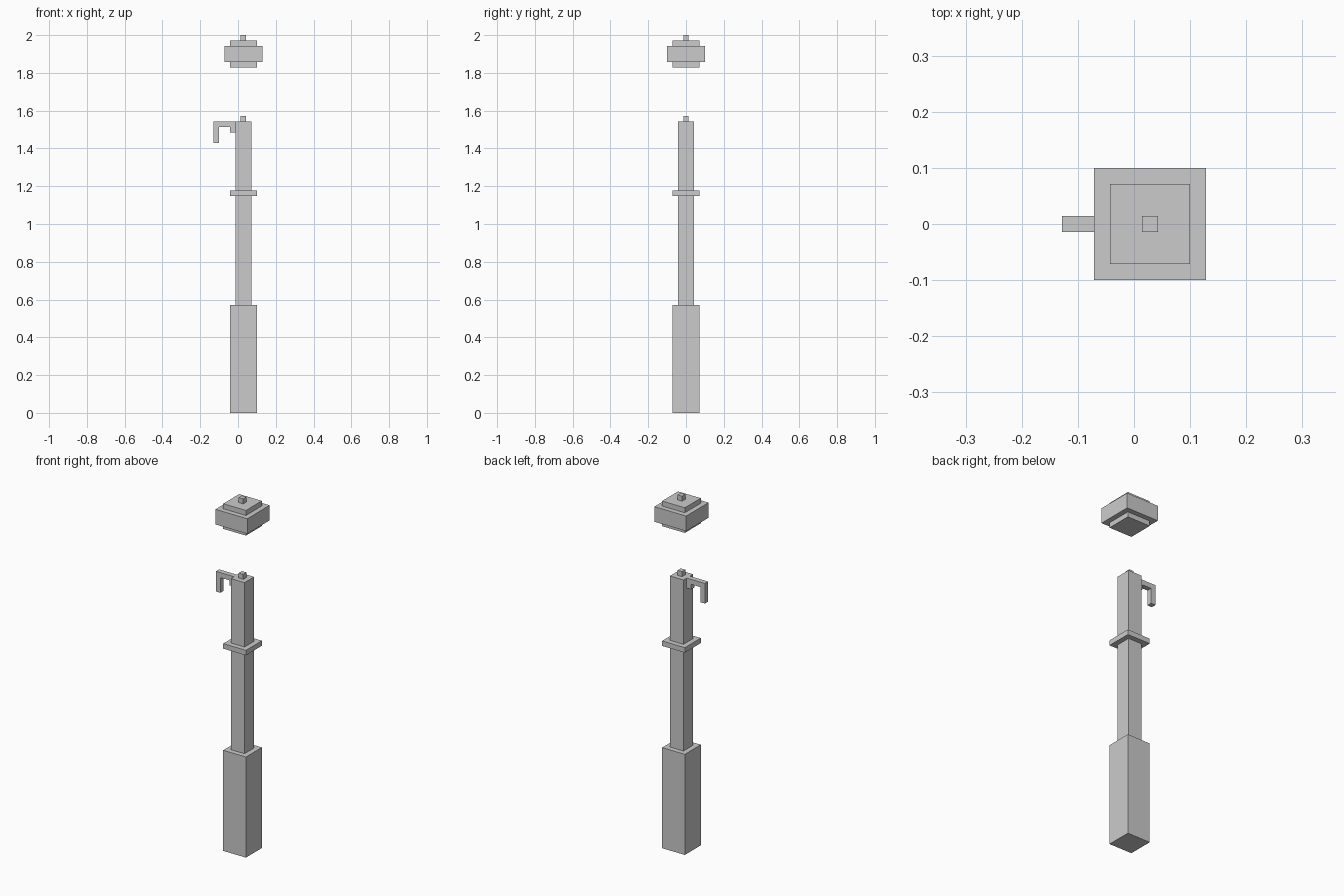
import bpy
import bmesh
from mathutils import Matrix, Vector

if "Cube" in bpy.data.objects:
    bpy.data.objects.remove(bpy.data.objects["Cube"])

U = 2 / 70        # modelling unit: the post is 70 units tall
AXIS_X = U        # the post stands one unit right of centre


def make_object(name, bm):
    bmesh.ops.recalc_face_normals(bm, faces=bm.faces[:])
    mesh = bpy.data.meshes.new(name)
    bm.to_mesh(mesh)
    bm.free()
    obj = bpy.data.objects.new(name, mesh)
    bpy.context.collection.objects.link(obj)
    return obj


def square_block(name, width, z0, z1):
    """Square block centred on the post axis, sizes in units."""
    bm = bmesh.new()
    place = Matrix.Translation((AXIS_X, 0, (z0 + z1) / 2 * U))
    size = Matrix.Diagonal((width * U, width * U, (z1 - z0) * U, 1))
    bmesh.ops.create_cube(bm, size=1, matrix=place @ size)
    return make_object(name, bm)


# Post and floating lamp head: name, width, bottom, top
for block in (
    ("post_base", 5, 0, 20),
    ("post_shaft", 3, 20, 54),
    ("shaft_collar", 5, 40.2, 41.2),
    ("shaft_pin", 1, 54, 55),
    ("head_lower_plate", 5, 64, 65),
    ("head_body", 7, 65, 68),
    ("head_upper_plate", 5, 68, 69),
    ("head_pin", 1, 69, 70),
):
    square_block(*block)

# Hook arm: side profile (x, z) extruded one unit along y
profile = [(-0.5, 54), (-4.5, 54), (-4.5, 50), (-3.5, 50),
           (-3.5, 53), (-1.5, 53), (-1.5, 52), (-0.5, 52)]
# split at the inner corners is handled by the n-gon fill
bm = bmesh.new()
face = bm.faces.new([bm.verts.new((x * U, -0.5 * U, z * U)) for x, z in profile])
side = bmesh.ops.extrude_face_region(bm, geom=[face])
moved = [g for g in side["geom"] if isinstance(g, bmesh.types.BMVert)]
bmesh.ops.translate(bm, verts=moved, vec=Vector((0, U, 0)))
# keep both end caps
make_object("hook_arm", bm)
